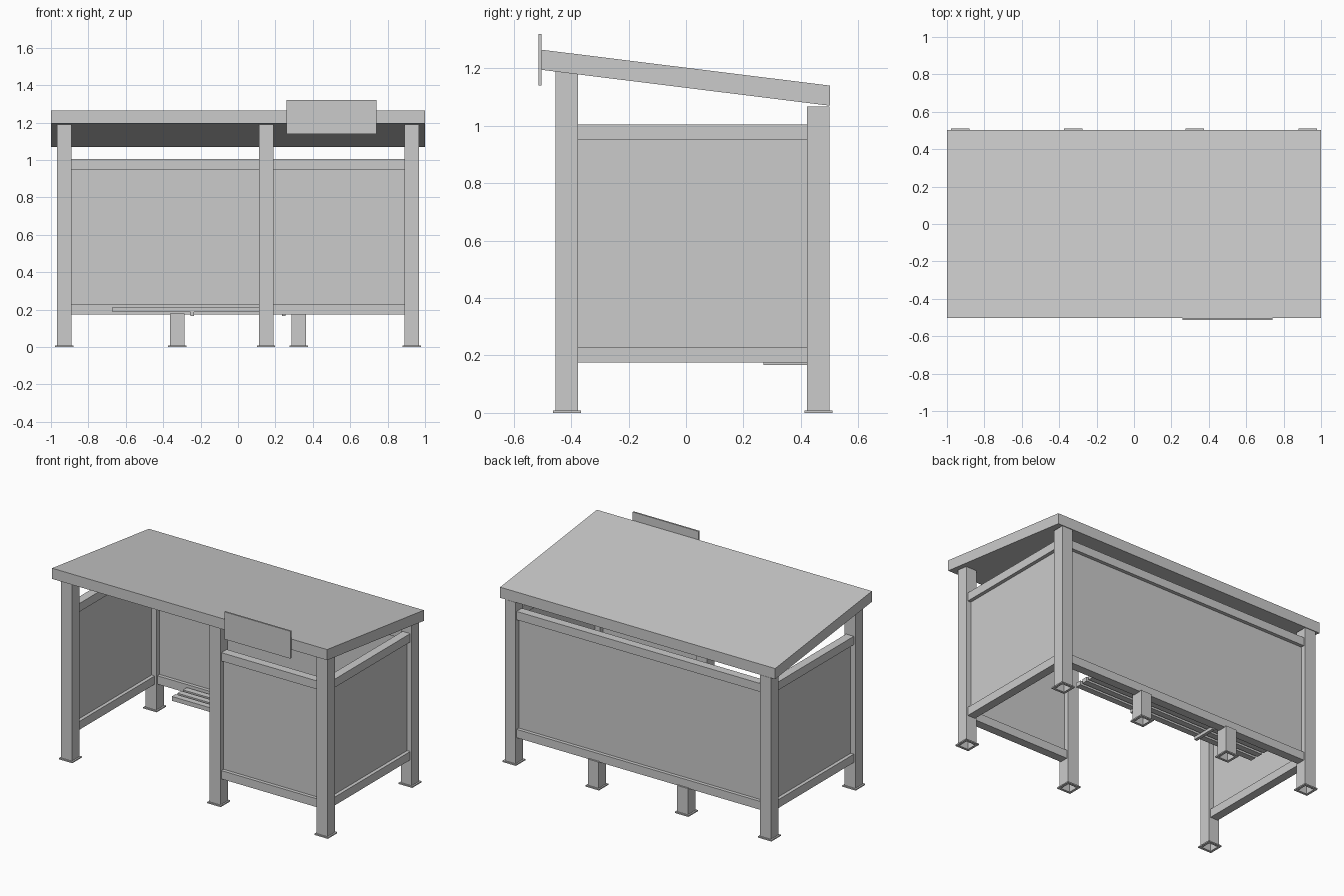
import bpy, bmesh

if "Cube" in bpy.data.objects:
    bpy.data.objects.remove(bpy.data.objects["Cube"])

def finish(name, bm):
    bmesh.ops.recalc_face_normals(bm, faces=bm.faces)
    me = bpy.data.meshes.new(name)
    bm.to_mesh(me)
    bm.free()
    ob = bpy.data.objects.new(name, me)
    bpy.context.collection.objects.link(ob)
    return ob

def box(name, x, y, z):
    """Box from (min, max) ranges on each axis."""
    bm = bmesh.new()
    bmesh.ops.create_cube(bm, size=1)
    for v in bm.verts:
        v.co = [r[0] + (c + 0.5) * (r[1] - r[0]) for r, c in zip((x, y, z), v.co)]
    return finish(name, bm)

def roof_under(y):
    return 1.195 - 0.125 * (y + 0.5)

def post(name, cx, cy, top):
    """Hollow square tube with a foot plate; top is a function of y."""
    bm = bmesh.new()
    rings = [(0.033, None), (0.033, 0), (0.049, 0), (0.049, 0.008), (0.039, 0.008), (0.039, "top")]
    loops = []
    for h, z in rings:
        loop = []
        for sx, sy in ((-1, -1), (1, -1), (1, 1), (-1, 1)):
            y = cy + sy * h
            zz = top(y) if z == "top" else top(y) - 0.01 if z is None else z
            loop.append(bm.verts.new((cx + sx * h, y, zz)))
        loops.append(loop)
    for a, b in zip(loops, loops[1:]):
        for i in range(4):
            j = (i + 1) % 4
            bm.faces.new((a[i], a[j], b[j], b[i]))
    bm.faces.new(loops[0])
    bm.faces.new(loops[-1])
    return finish(name, bm)

def wall(name, axis, span, c):
    """Two rails with a thin panel between, along x or y."""
    def part(label, half, z):
        across = (c - half, c + half)
        x, y = (span, across) if axis == "x" else (across, span)
        box(name + label, x, y, z)
    part("_lower_rail", 0.028, (0.175, 0.23))
    part("_upper_rail", 0.028, (0.95, 1.005))
    part("_panel", 0.005, (0.23, 0.95))

FRONT, BACK, SIDE = -0.415, 0.461, 0.929

# Posts and short rear legs
for x, s in ((-SIDE, "left"), (0.15, "middle"), (SIDE, "right")):
    post("front_post_" + s, x, FRONT, roof_under)
for x, s in ((-SIDE, "left"), (SIDE, "right")):
    post("back_post_" + s, x, BACK, lambda y: 1.068)
for x, s in ((-0.325, "left"), (0.325, "right")):
    post("short_leg_" + s, x, BACK, lambda y: 0.18)

# Walls
wall("back_wall", "x", (-0.89, 0.89), BACK)
wall("front_wall", "x", (0.189, 0.89), FRONT)
wall("left_wall", "y", (-0.376, 0.422), -SIDE)
wall("right_wall", "y", (-0.376, 0.422), SIDE)

# Sloping roof slab
roof = box("roof", (-1, 1), (-0.503, 0.502), (1.07, 1.14))
for v in roof.data.vertices:
    if v.co.y < 0:
        v.co.z += 0.125

# Sign board on the roof edge
box("sign_board", (0.26, 0.74), (-0.514, -0.503), (1.14, 1.32))

# Slatted bench on two brackets
for i in range(3):
    y = 0.27 + i * 0.057
    box(f"bench_slat_{i + 1}", (-0.67, 0.67), (y, y + 0.04), (0.187, 0.215))
for x, s in ((-0.245, "left"), (0.245, "right")):
    box("bench_bracket_" + s, (x - 0.01, x + 0.01), (0.27, 0.435), (0.167, 0.187))
